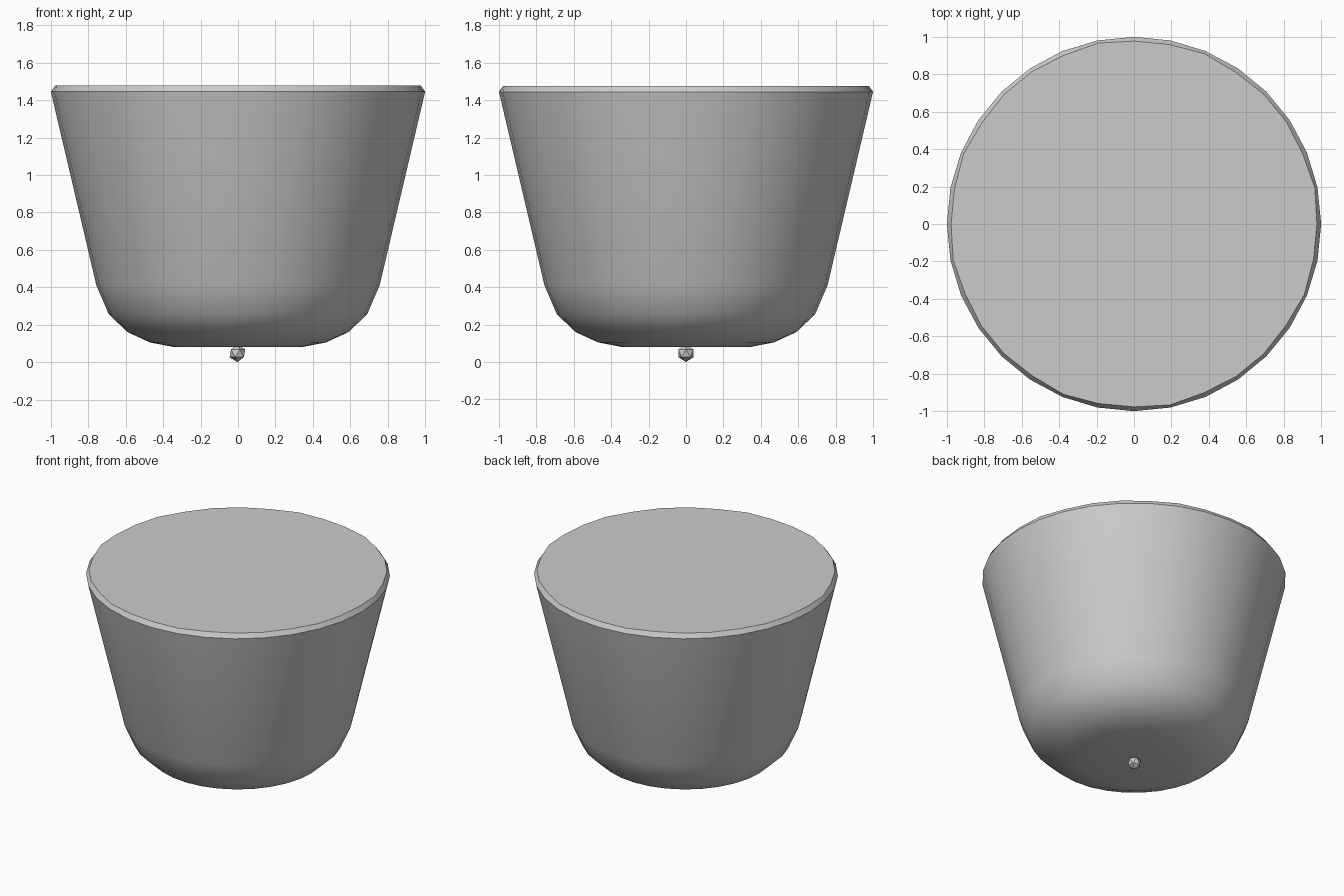
import bpy
import bmesh
from math import pi, cos, sin

cube = bpy.data.objects.get("Cube")
if cube:
    bpy.data.objects.remove(cube, do_unlink=True)

SIDES = 32      # facets round the wall
RIM_SIDES = 20  # coarser facets round the top face

grey = bpy.data.materials.new("light_grey")
grey.use_nodes = True
grey.diffuse_color = (0.6, 0.6, 0.6, 1)
grey.node_tree.nodes["Principled BSDF"].inputs["Base Color"].default_value = (0.6, 0.6, 0.6, 1)


def add_part(name, bm):
    bmesh.ops.recalc_face_normals(bm, faces=bm.faces)
    mesh = bpy.data.meshes.new(name)
    bm.to_mesh(mesh)
    bm.free()
    mesh.materials.append(grey)
    obj = bpy.data.objects.new(name, mesh)
    bpy.context.collection.objects.link(obj)
    bpy.ops.object.select_all(action='DESELECT')
    obj.select_set(True)
    bpy.context.view_layer.objects.active = obj
    bpy.ops.object.shade_smooth_by_angle(angle=pi / 6)
    return obj


def ring(bm, radius, z):
    """Ring of vertices; radius is a function of the angle."""
    angles = [2 * pi * i / SIDES for i in range(SIDES)]
    return [bm.verts.new((radius(a) * cos(a), radius(a) * sin(a), z)) for a in angles]


def rim_radius(a):
    """Radius of the coarser polygon that bounds the top face."""
    step = 2 * pi / RIM_SIDES
    return 0.988 * cos(step / 2) / cos((a + 0.1) % step - step / 2)


# Tapered bowl: rounded base, straight wall, narrow chamfer, closed flat top
profile = [(0.34, 0.08), (0.47, 0.105), (0.59, 0.16), (0.69, 0.255),
           (0.757, 0.41), (1.0, 1.445)]
bm = bmesh.new()
rings = [ring(bm, lambda a, r=r: r, z) for r, z in profile]
rings.append(ring(bm, rim_radius, 1.477))
for low, high in zip(rings, rings[1:]):
    for i in range(SIDES):
        j = (i + 1) % SIDES
        bm.faces.new((low[i], low[j], high[j], high[i]))
bm.faces.new(rings[0])
bm.faces.new(rings[-1])
add_part("bowl", bm)

# Small faceted knob under the base
bm = bmesh.new()
bmesh.ops.create_icosphere(bm, subdivisions=1, radius=0.047)
bmesh.ops.translate(bm, verts=bm.verts, vec=(-0.003, 0, 0.047))
add_part("bottom_knob", bm)
